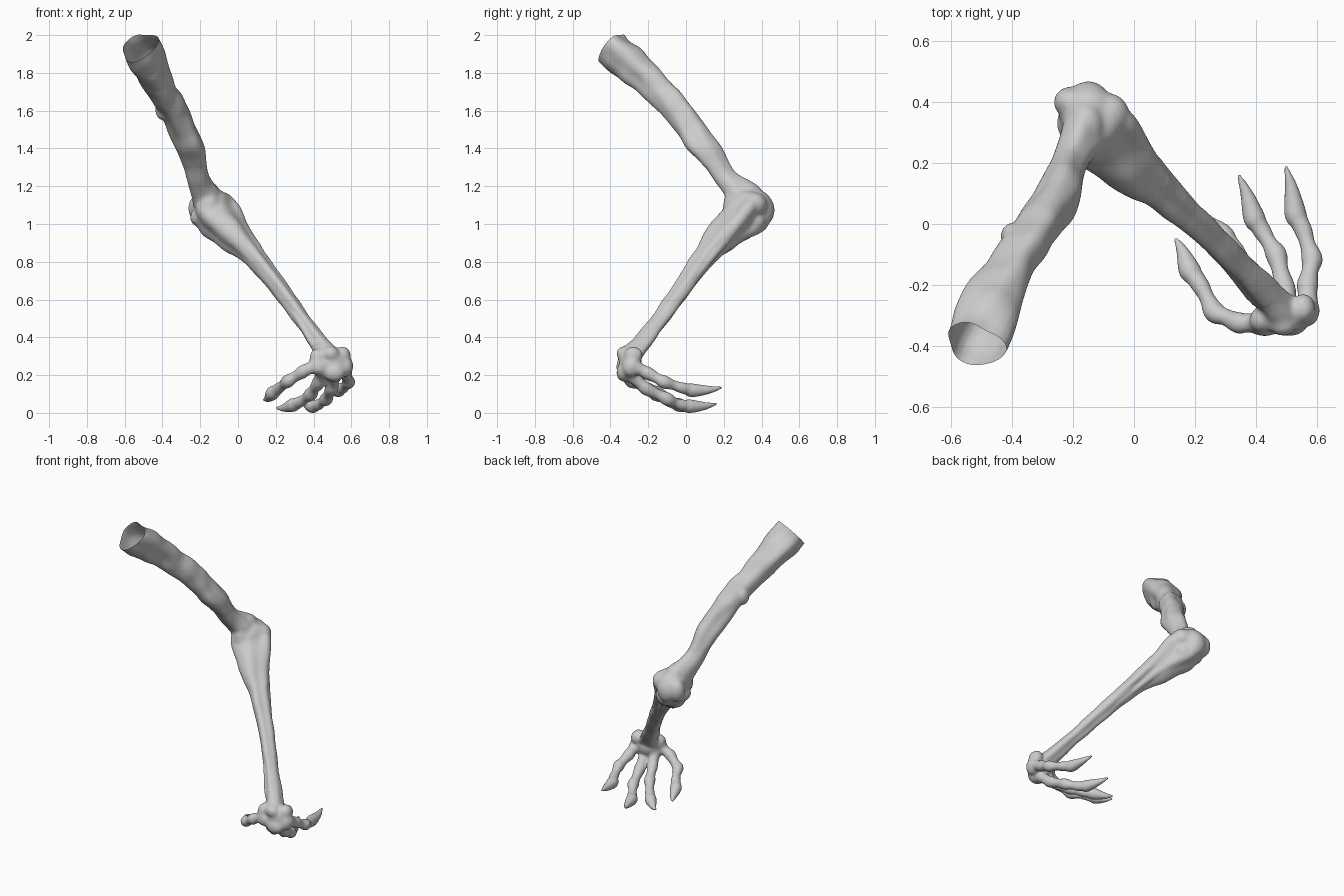
import bpy, bmesh, math
from mathutils import Vector, Matrix, noise

if "Cube" in bpy.data.objects:
    bpy.data.objects.remove(bpy.data.objects["Cube"])

bm = bmesh.new()


def spline(keys, steps):
    """Catmull-Rom through (x, y, z, radius) keys."""
    k = [Vector(p) for p in keys]
    k = [2 * k[0] - k[1]] + k + [2 * k[-1] - k[-2]]
    out = []
    for a, b, c, d in zip(k, k[1:], k[2:], k[3:]):
        for i in range(steps):
            t = i / steps
            out.append(0.5 * (2 * b + (c - a) * t + (2 * a - 5 * b + 4 * c - d) * t * t
                              + (3 * b - a - 3 * c + d) * t ** 3))
    return out + [k[-2]]


def tube(keys, ridge=0.0, lobes=3, twist=0.0, sides=28, steps=8, lumpy=0.0):
    """Closed limb swept along the keys, with lengthwise muscle ridges."""
    pts = spline(keys, steps)
    pos = [p.to_3d() for p in pts]
    n = len(pos)
    tan = [(pos[min(i + 1, n - 1)] - pos[max(i - 1, 0)]).normalized() for i in range(n)]
    side = tan[0].orthogonal().normalized()
    rings = []
    for i in range(n):
        side = (side - tan[i] * side.dot(tan[i])).normalized()
        up = tan[i].cross(side)
        r0 = max(pts[i][3], 0.004)
        ring = []
        for j in range(sides):
            a = math.tau * j / sides
            ph = twist * i / n
            r = r0 * (1 + ridge * math.cos(lobes * a + ph)
                      + 0.5 * ridge * math.cos((lobes + 2) * a - 1.7 * ph + 1))
            d = side * math.cos(a) + up * math.sin(a)
            r *= 1 + lumpy * noise.noise((pos[i] + d * r0) * 9)
            ring.append(bm.verts.new(pos[i] + d * r))
        rings.append(ring)
    for a, b in zip(rings, rings[1:]):
        for j in range(sides):
            m = (j + 1) % sides
            bm.faces.new((a[j], a[m], b[m], b[j]))
    bm.faces.new(rings[0][::-1])
    bm.faces.new(rings[-1])


def blob(x, y, z, sx, sy, sz):
    """Bony lump."""
    m = Matrix.Translation((x, y, z)) @ Matrix.Diagonal((sx, sy, sz, 1))
    bmesh.ops.create_icosphere(bm, subdivisions=3, radius=1, matrix=m)


# Upper arm, run past the shoulder opening so it can be cut clean
tube([(-.56, -.465, 2.01, .098), (-.525, -.395, 1.935, .096), (-.485, -.31, 1.86, .1), (-.43, -.195, 1.755, .082),
      (-.345, -.045, 1.6, .074), (-.29, .025, 1.5, .073), (-.25, .085, 1.41, .071), (-.212, .205, 1.25, .06),
      (-.17, .3, 1.14, .08), (-.15, .35, 1.07, .05)],
     ridge=.07, twist=6, lumpy=.16)
blob(-.395, -.04, 1.605, .043, .045, .06)

# Forearm
tube([(-.17, .38, 1.15, .04), (-.145, .335, 1.1, .105), (-.1, .285, 1.02, .107), (.015, .163, .9, .078),
      (.105, .082, .8, .056), (.262, -.055, .6, .046), (.408, -.205, .4, .044), (.48, -.285, .3, .062)],
     ridge=.1, twist=3, lumpy=.15)
# Forearm tendons
tube([(-.07, .38, 1.13, .01), (-.03, .33, 1.08, .042), (.055, .21, .92, .03), (.19, .06, .73, .02),
      (.34, -.11, .51, .017), (.46, -.235, .36, .018)], sides=12)
tube([(-.24, .35, 1.09, .01), (-.19, .32, 1.04, .045), (-.05, .2, .92, .03), (.09, .065, .77, .021),
      (.265, -.095, .57, .016), (.405, -.26, .35, .02)], sides=12)
tube([(-.16, .42, 1.05, .01), (-.12, .39, 1.0, .047), (-.02, .255, .92, .034), (.09, .125, .79, .02),
      (.25, -.035, .59, .016)], sides=12)

# Elbow knuckles
for b in [(-.15, .37, 1.09, .095, .09, .09), (-.21, .4, 1.08, .055, .052, .075), (-.15, .415, 1.07, .065, .055, .08),
          (-.08, .36, 1.1, .065, .07, .065), (-.16, .32, 1.15, .065, .085, .075), (-.15, .26, 1.09, .06, .065, .09),
          (-.1, .37, 1.01, .06, .055, .05), (-.2, .33, 1.03, .055, .065, .05)]:
    blob(*b)

# Palm and wrist bones
for b in [(.5, -.295, .26, .085, .06, .08), (.555, -.28, .3, .043, .05, .05), (.42, -.315, .29, .042, .045, .05),
          (.49, -.332, .31, .046, .038, .04), (.57, -.29, .24, .04, .048, .055), (.43, -.333, .24, .055, .038, .045),
          (.51, -.33, .21, .06, .04, .05)]:
    blob(*b)

# Fingers with knuckles and pointed claws: joint positions, last one is the claw tip
fingers = [
    [(.43, -.325, .26), (.345, -.325, .215), (.265, -.29, .165), (.22, -.205, .13), (.182, -.15, .1), (.135, -.045, .065)],
    [(.45, -.315, .23), (.425, -.25, .155), (.385, -.16, .095), (.335, -.09, .058), (.29, -.035, .038), (.2, .04, .022)],
    [(.515, -.31, .21), (.495, -.21, .125), (.467, -.1, .07), (.425, -.03, .04), (.395, .02, .032), (.343, .163, .045)],
    [(.57, -.29, .25), (.57, -.2, .205), (.585, -.115, .16), (.558, -.025, .13), (.53, .035, .116), (.498, .192, .132)],
]
for f in fingers:
    j = [Vector(p) for p in f]
    claw = j[4].lerp(j[5], .55) + Vector((.004, 0, -.006))
    keys = [(*j[0], .045), (*j[0].lerp(j[1], .6), .032), (*j[1], .036), (*j[1].lerp(j[2], .55), .028),
            (*j[2], .036), (*j[2].lerp(j[3], .55), .026), (*j[3], .03), (*j[3].lerp(j[4], .5), .031),
            (*j[4], .037), (*claw, .022), (*j[5], .006)]
    tube(keys, sides=14, steps=4)

# Fuse all parts into one smooth skin
bmesh.ops.recalc_face_normals(bm, faces=bm.faces)
mesh = bpy.data.meshes.new("clawed_arm")
bm.to_mesh(mesh)
bm.free()
arm = bpy.data.objects.new("clawed_arm", mesh)
bpy.context.collection.objects.link(arm)
rem = arm.modifiers.new("fuse", 'REMESH')
rem.mode = 'VOXEL'
rem.voxel_size = .007
smo = arm.modifiers.new("soften", 'SMOOTH')
smo.factor = .5
smo.iterations = 5
fused = bpy.data.meshes.new_from_object(arm.evaluated_get(bpy.context.evaluated_depsgraph_get()))
arm.modifiers.clear()

bm = bmesh.new()
bm.from_mesh(fused)
# Extra softening where bones and tendons meet at the elbow and wrist
joints = [v for v in bm.verts if .9 < v.co.z < 1.3 or (v.co.y < -.25 and v.co.z < .4 and v.co.x > .36)]
for _ in range(14):
    bmesh.ops.smooth_vert(bm, verts=joints, factor=.5, use_axis_x=True, use_axis_y=True, use_axis_z=True)
# Cut the hollow shoulder opening and rest the claws on the ground
bmesh.ops.bisect_plane(bm, geom=bm.verts[:] + bm.edges[:] + bm.faces[:], plane_co=(-.525, -.39, 1.937),
                       plane_no=(-.33, -.67, .66), clear_outer=True)
low = min(v.co.z for v in bm.verts)
bmesh.ops.translate(bm, verts=bm.verts, vec=(0, 0, -low))
for f in bm.faces:
    f.smooth = True
bm.to_mesh(fused)
bm.free()
arm.data = fused
